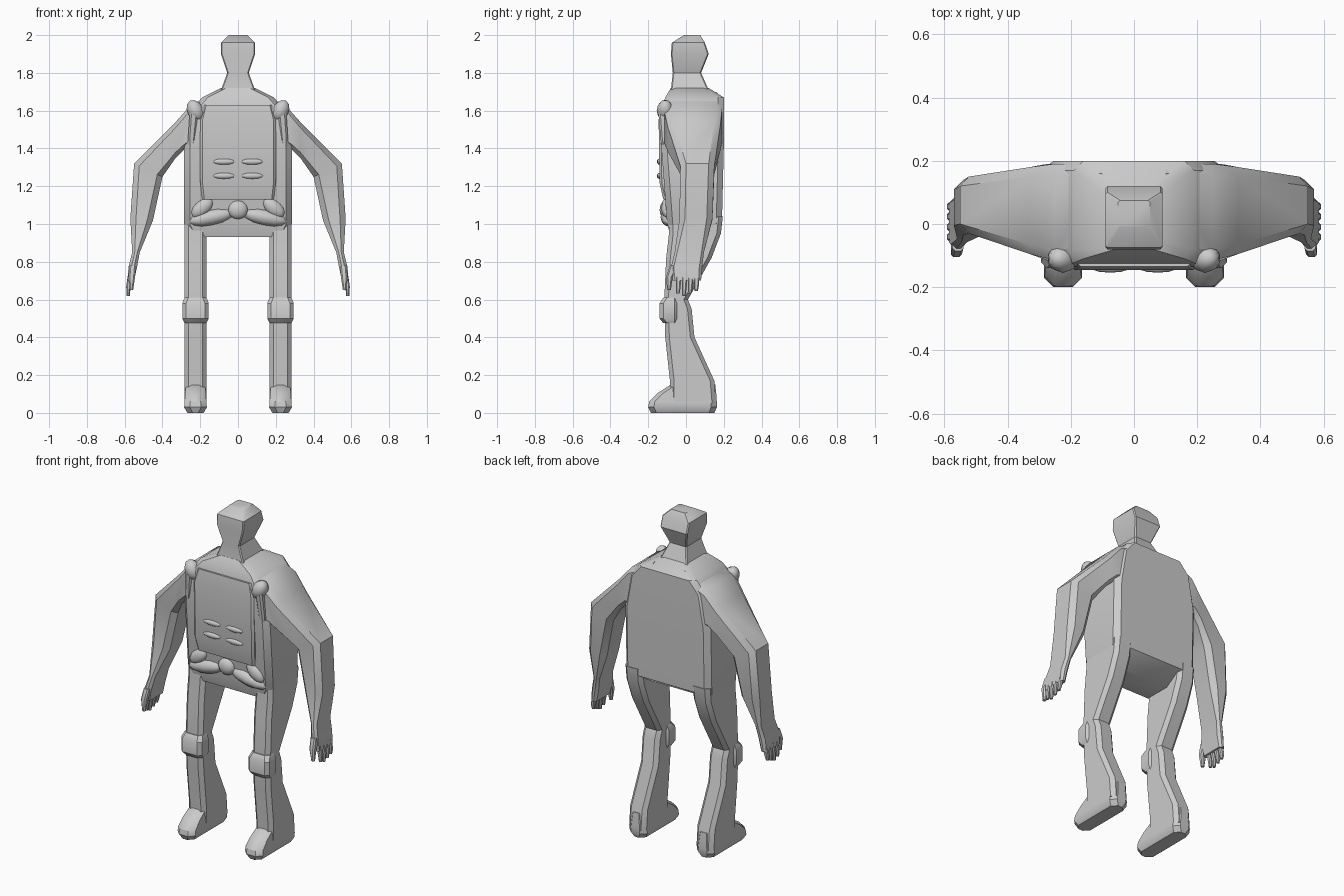
import bpy
import bmesh
import math
from mathutils import Vector

old = bpy.data.objects.get("Cube")
if old:
    bpy.data.objects.remove(old)

GREY = (.6, .6, .6, 1)
LEG_CENTRE = .225
LEG_HALF = .058
BACK = .2

grey = bpy.data.materials.new("plain_grey")
grey.use_nodes = True
grey.diffuse_color = GREY
grey.node_tree.nodes["Principled BSDF"].inputs["Base Color"].default_value = GREY


def finish(name, bm, sharp_angle):
    bmesh.ops.recalc_face_normals(bm, faces=bm.faces)
    mesh = bpy.data.meshes.new(name)
    bm.to_mesh(mesh)
    bm.free()
    mesh.materials.append(grey)
    mesh.shade_smooth()
    mesh.set_sharp_from_angle(angle=math.radians(sharp_angle))
    obj = bpy.data.objects.new(name, mesh)
    bpy.context.collection.objects.link(obj)
    return obj


def section(outer, inner, front, back):
    """Cross-section between two x,z points, running from front to back in y."""
    return (Vector((outer[0], 0, outer[1])), Vector((inner[0], 0, inner[1])), front, back)


def trunk_section(half, height, front, back):
    return section((-half, height), (half, height), front, back)


def leg_section(height, front, back, spread=0):
    half = LEG_HALF + spread
    return section((LEG_CENTRE + half, height), (LEG_CENTRE - half, height), front, back)


def chamfered(outer, inner, front, back, chamfer):
    """Eight corners of a rectangle with its corners cut off."""
    width = (inner - outer).length
    across = (inner - outer).normalized()
    cut = min(chamfer, width / 3, (back - front) / 3)
    plan = [(cut, front), (width - cut, front), (width, front + cut), (width, back - cut),
            (width - cut, back), (cut, back), (0, back - cut), (0, front + cut)]
    return [outer + across * u + Vector((0, v, 0)) for u, v in plan]


def loft(name, sections, chamfer, side=1):
    """Skin a chain of sections; side -1 mirrors it to the right."""
    bm = bmesh.new()
    rings = []
    for part in sections:
        corners = chamfered(*part, chamfer)
        rings.append([bm.verts.new((p.x * side, p.y, p.z)) for p in corners])
    for low, high in zip(rings, rings[1:]):
        for i in range(len(low)):
            bm.faces.new((low[i - 1], low[i], high[i], high[i - 1]))
    bm.faces.new(rings[0])
    bm.faces.new(rings[-1])
    return finish(name, bm, sharp_angle=35)


def lump(name, centre, size, tilt=0, side=1):
    """Soft low-poly pad."""
    bm = bmesh.new()
    bmesh.ops.create_uvsphere(bm, u_segments=10, v_segments=6, radius=1)
    obj = finish(name, bm, sharp_angle=60)
    obj.scale = size
    obj.location = (centre[0] * side, centre[1], centre[2])
    obj.rotation_euler.y = tilt * side


# Trunk with a flat back and sloping shoulders
loft("torso", [
    trunk_section(half=.25, height=.93, front=-.08, back=.08),
    trunk_section(half=.285, height=1, front=-.1, back=.19),
    trunk_section(half=.285, height=1.4, front=-.13, back=BACK),
    trunk_section(half=.25, height=1.6, front=-.135, back=BACK),
    trunk_section(half=.19, height=1.67, front=-.11, back=BACK),
    trunk_section(half=.09, height=1.72, front=-.08, back=.12),
], chamfer=.03)

# Neck and faceted head
loft("head", [
    trunk_section(half=.09, height=1.71, front=-.08, back=.12),
    trunk_section(half=.057, height=1.8, front=-.07, back=.08),
    trunk_section(half=.09, height=1.9, front=-.08, back=.12),
    trunk_section(half=.09, height=1.96, front=-.075, back=.1),
    trunk_section(half=.05, height=2, front=-.01, back=.075),
], chamfer=.006)

# Raised front of the chest
loft("chest_panel", [
    trunk_section(half=.19, height=1.13, front=-.12, back=0),
    trunk_section(half=.2, height=1.22, front=-.14, back=0),
    trunk_section(half=.2, height=1.55, front=-.145, back=0),
    trunk_section(half=.18, height=1.63, front=-.135, back=0),
], chamfer=.012)
lump("waist_bulge", centre=(0, -.105, 1.075), size=(.055, .035, .05))

for label, side in (("left", 1), ("right", -1)):
    # Arm: shoulder root, shoulder cap, elbow, forearm, wrist and knuckles
    loft(label + "_arm", [
        section(outer=(.1, 1.7), inner=(.14, 1.4), front=-.09, back=.19),
        section(outer=(.25, 1.63), inner=(.28, 1.4), front=-.115, back=.19),
        section(outer=(.33, 1.54), inner=(.33, 1.35), front=-.095, back=.18),
        section(outer=(.55, 1.32), inner=(.4, 1.25), front=-.03, back=.15),
        section(outer=(.57, 1.03), inner=(.45, 1.02), front=-.035, back=.14),
        section(outer=(.56, .85), inner=(.52, .85), front=-.06, back=.095),
        section(outer=(.58, .77), inner=(.535, .77), front=-.08, back=.085),
        section(outer=(.585, .7), inner=(.55, .7), front=-.07, back=.08),
    ], chamfer=.03, side=side)

    # Fingers and thumb
    for finger in range(4):
        y = finger * .032 - .04
        tip = .62 + .012 * abs(finger - 1)
        loft(f"{label}_finger_{finger + 1}", [
            section(outer=(.583, .73), inner=(.553, .73), front=y - .014, back=y + .014),
            section(outer=(.592, .67), inner=(.568, .67), front=y - .014, back=y + .012),
            section(outer=(.59, tip), inner=(.573, tip), front=y - .012, back=y + .006),
        ], chamfer=.006, side=side)
    loft(label + "_thumb", [
        section(outer=(.575, .78), inner=(.54, .78), front=-.085, back=-.04),
        section(outer=(.58, .72), inner=(.545, .72), front=-.105, back=-.07),
        section(outer=(.575, .65), inner=(.555, .65), front=-.1, back=-.08),
    ], chamfer=.008, side=side)

    # Leg: the thigh slopes in behind the knee and the calf flares to the heel
    loft(label + "_leg", [
        leg_section(height=1.04, front=-.09, back=.195),
        leg_section(height=.95, front=-.09, back=.185),
        leg_section(height=.82, front=-.105, back=.135),
        leg_section(height=.6, front=-.115, back=.01),
        leg_section(height=.55, front=-.115, back=.03),
        leg_section(height=.4, front=-.11, back=.045),
        leg_section(height=.17, front=-.085, back=.15),
        leg_section(height=.05, front=-.085, back=.16),
    ], chamfer=.022, side=side)

    # Knee pad
    loft(label + "_knee_pad", [
        leg_section(height=.475, front=-.12, back=-.04),
        leg_section(height=.5, front=-.14, back=-.04, spread=.012),
        leg_section(height=.58, front=-.14, back=-.04, spread=.012),
        leg_section(height=.61, front=-.12, back=-.04),
    ], chamfer=.02, side=side)

    # Foot
    loft(label + "_foot", [
        leg_section(height=0, front=-.185, back=.15, spread=-.015),
        leg_section(height=.03, front=-.2, back=.163, spread=.002),
        leg_section(height=.06, front=-.195, back=.163),
        leg_section(height=.105, front=-.15, back=.16, spread=-.004),
        leg_section(height=.15, front=-.08, back=.155, spread=-.008),
    ], chamfer=.03, side=side)

    # Chest strap and shoulder knob
    loft(label + "_strap", [
        section(outer=(.26, 1.34), inner=(.24, 1.34), front=-.115, back=-.06),
        section(outer=(.265, 1.45), inner=(.225, 1.45), front=-.135, back=-.06),
        section(outer=(.255, 1.6), inner=(.21, 1.6), front=-.147, back=-.06),
    ], chamfer=.01, side=side)
    lump(label + "_shoulder_knob", (.225, -.11, 1.6), (.045, .045, .06), tilt=.5, side=side)

    # Stomach ridges and hip folds
    for row, height in (("lower", 1.255), ("upper", 1.33)):
        lump(f"{label}_{row}_stomach_ridge", (.075, -.14, height), (.06, .014, .016), side=side)
    lump(label + "_hip_fold", (.14, -.09, 1.035), (.125, .045, .042), tilt=.2, side=side)
    lump(label + "_waist_fold", (.19, -.1, 1.085), (.07, .032, .04), tilt=.7, side=side)
